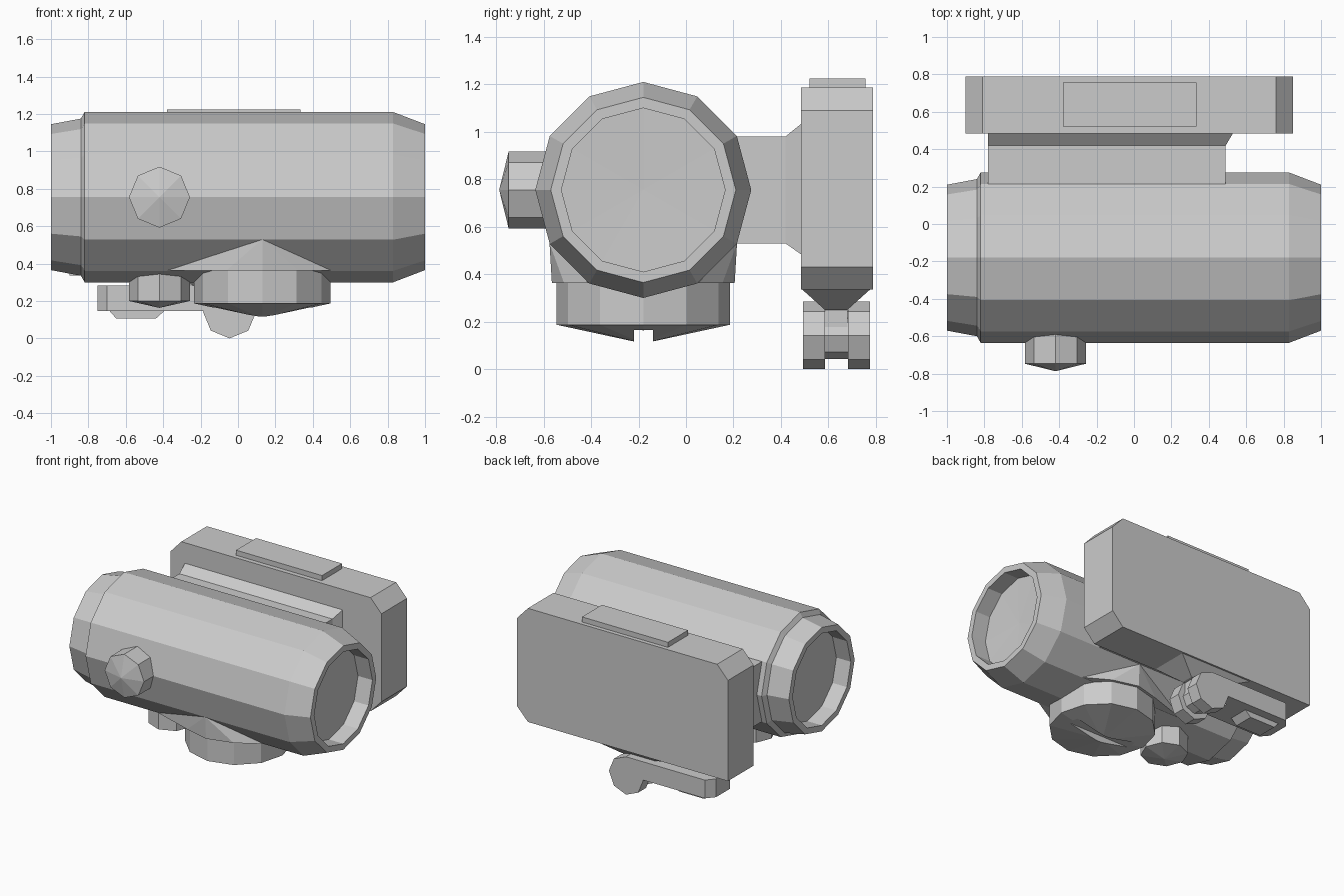
import bpy, bmesh
from math import sin, cos, pi
from mathutils import Vector

if "Cube" in bpy.data.objects:
    bpy.data.objects.remove(bpy.data.objects["Cube"])


def finish(bm, name):
    bmesh.ops.remove_doubles(bm, verts=bm.verts, dist=1e-5)
    bmesh.ops.recalc_face_normals(bm, faces=bm.faces)
    me = bpy.data.meshes.new(name)
    bm.to_mesh(me)
    bm.free()
    ob = bpy.data.objects.new(name, me)
    bpy.context.collection.objects.link(ob)
    return ob


def lathe(name, profile, axis, center, sides):
    """Revolve (distance, radius) pairs round a world axis through center."""
    a = "xyz".index(axis)
    u, v = (a + 1) % 3, (a + 2) % 3
    bm = bmesh.new()
    rings = []
    for d, r in profile:
        ring = []
        for i in range(sides if r else 1):
            p = Vector(center)
            p[a] = d
            p[u] += r * cos(2 * pi * i / sides)
            p[v] += r * sin(2 * pi * i / sides)
            ring.append(bm.verts.new(p))
        rings.append(ring)
    for A, B in zip(rings, rings[1:]):
        for i in range(sides):
            j = (i + 1) % sides
            q = [A[i % len(A)], A[j % len(A)], B[j % len(B)], B[i % len(B)]]
            bm.faces.new(list(dict.fromkeys(q)))
    return finish(bm, name)


def extrude_xz(name, pts, y0, y1):
    bm = bmesh.new()
    f = bm.faces.new([bm.verts.new((x, y0, z)) for x, z in pts])
    g = bmesh.ops.extrude_face_region(bm, geom=[f])["geom"]
    bmesh.ops.translate(bm, vec=(0, y1 - y0, 0),
                        verts=[e for e in g if isinstance(e, bmesh.types.BMVert)])
    return finish(bm, name)


def hull(name, pts):
    bm = bmesh.new()
    for p in pts:
        bm.verts.new(p)
    bmesh.ops.convex_hull(bm, input=bm.verts)
    bmesh.ops.dissolve_limit(bm, angle_limit=0.01, verts=bm.verts, edges=bm.edges)
    return finish(bm, name)


def box_pts(x0, x1, y0, y1, z0, z1):
    return [(x, y, z) for x in (x0, x1) for y in (y0, y1) for z in (z0, z1)]


CY, CZ = -0.18, 0.755

# Main sight tube with a recessed lens at each end
lathe("sight_tube", [(-0.87, 0), (-0.88, 0.345), (-1, 0.345), (-1, 0.39), (-0.84, 0.42),
                     (-0.82, 0.455), (0.83, 0.455), (1, 0.39), (1, 0.345),
                     (0.88, 0.345), (0.87, 0)], "x", (0, CY, CZ), 12)

# Front and lower adjustment knobs
lathe("side_knob", [(-0.5, 0), (-0.5, 0.163), (-0.747, 0.163), (-0.787, 0)],
      "y", (-0.42, 0, CZ), 8)
lathe("lower_knob", [(0.4, 0), (0.4, 0.163), (0.2, 0.163), (0.163, 0)],
      "z", (-0.42, CY, 0), 8)

# Battery cap with a coin slot
cap = lathe("battery_cap", [(0.42, 0), (0.42, 0.365), (0.187, 0.365), (0.108, 0)],
            "z", (0.13, CY, 0), 12)
slot = hull("slot_cutter", box_pts(-0.4, 0.7, CY - 0.04, CY + 0.04, 0.0, 0.165))
slot.hide_render = True
slot.display_type = 'WIRE'
cut = cap.modifiers.new("slot", 'BOOLEAN')
cut.operation = 'DIFFERENCE'
cut.object = slot

# Saddle blending the battery cap into the tube
saddle = [(0.13 + 0.385 * cos(i * pi / 6), CY + 0.385 * sin(i * pi / 6), 0.362)
          for i in range(12)]
for s in (-1, 1):
    saddle += [(0.13, CY + s * 0.395, 0.53), (-0.38, CY + s * 0.23, 0.362),
               (0.5, CY + s * 0.23, 0.362)]
hull("cap_saddle", saddle)

# Bracket: straight arm plus flare to the side plate
hull("bracket_arm", box_pts(-0.78, 0.49, 0.2, 0.42, 0.53, 0.98))
hull("bracket_flare", [p for p in box_pts(-0.78, 0.49, 0.419, 0.42, 0.53, 0.98)]
     + box_pts(-0.78, 0.53, 0.487, 0.5, 0.482, 1.035))

# Chamfered mounting plate and top pad
extrude_xz("mount_plate", [(-0.9, 0.335), (0.76, 0.335), (0.85, 0.43), (0.85, 1.09),
                           (0.76, 1.187), (-0.81, 1.187), (-0.9, 1.09)], 0.485, 0.788)
hull("top_pad", box_pts(-0.38, 0.333, 0.52, 0.757, 1.17, 1.225))

# Clamp: tapered foot, stem, pivot pin and twin lever hubs
hull("clamp_foot", box_pts(-0.38, 0.22, 0.49, 0.775, 0.335, 0.345)
     + box_pts(-0.15, 0.06, 0.585, 0.68, 0.25, 0.251))
hull("clamp_stem", box_pts(-0.13, 0.04, 0.585, 0.68, 0.14, 0.255))
lathe("pivot_pin", [(0.56, 0), (0.56, 0.1), (0.7, 0.1), (0.7, 0)], "y", (-0.045, 0, 0.142), 8)
for n, y0, y1 in (("inner", 0.492, 0.585), ("outer", 0.682, 0.775)):
    lathe("lever_hub_" + n, [(y0, 0), (y0, 0.142), (y1, 0.142), (y1, 0)],
          "y", (-0.045, 0, 0.142), 8)
    extrude_xz("lever_fork_" + n, [(-0.26, 0.147), (-0.05, 0.147), (-0.05, 0.284),
                                   (-0.26, 0.284)], y0, y1)

# Lever arm with tapered tip and finger grip
arm = []
for z in (0.147, 0.284):
    arm += [(-0.75, 0.55, z), (-0.75, 0.715, z), (-0.7, 0.492, z), (-0.7, 0.775, z),
            (-0.25, 0.492, z), (-0.25, 0.775, z)]
hull("lever_arm", arm)
extrude_xz("lever_grip", [(-0.69, 0.15), (-0.65, 0.105), (-0.44, 0.105), (-0.39, 0.15)],
           0.56, 0.71)
